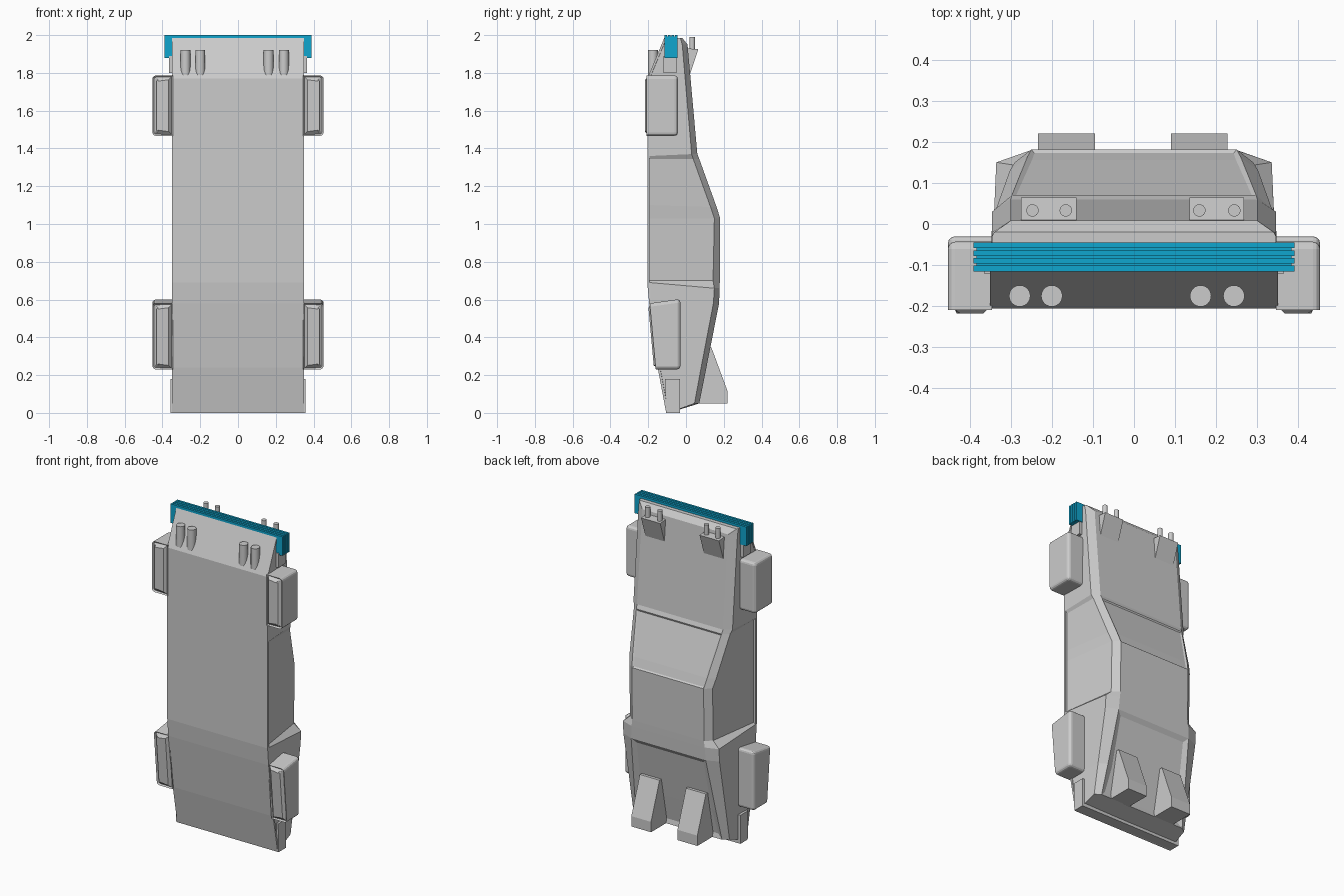
import bpy, bmesh, math

if "Cube" in bpy.data.objects:
    bpy.data.objects.remove(bpy.data.objects["Cube"])

def finish(name, bm, mat=None, mirror=False):
    bmesh.ops.recalc_face_normals(bm, faces=bm.faces)
    me = bpy.data.meshes.new(name)
    bm.to_mesh(me)
    bm.free()
    ob = bpy.data.objects.new(name, me)
    bpy.context.collection.objects.link(ob)
    if mat:
        me.materials.append(mat)
    if mirror:
        ob.modifiers.new("Mirror", 'MIRROR')
    return ob

def prism(pts, a, b, axis):
    """Extrude a 2D outline from a to b along x (pts = y,z) or y (pts = x,z)."""
    bm = bmesh.new()
    place = (lambda p, t: (t, p[0], p[1])) if axis == 'x' else (lambda p, t: (p[0], t, p[1]))
    ra = [bm.verts.new(place(p, a)) for p in pts]
    rb = [bm.verts.new(place(p, b)) for p in pts]
    bm.faces.new(ra)
    bm.faces.new(rb[::-1])
    n = len(pts)
    sides = [bm.faces.new((ra[i], ra[(i + 1) % n], rb[(i + 1) % n], rb[i])) for i in range(n)]
    bmesh.ops.recalc_face_normals(bm, faces=bm.faces)
    return bm, sides

def cylinder(name, x, y, r, z0, z1):
    bpy.ops.mesh.primitive_cylinder_add(vertices=24, radius=r, depth=z1 - z0,
                                        location=(x, y, (z0 + z1) / 2))
    bpy.context.object.name = name
    bpy.ops.object.shade_smooth_by_angle()

# Body: lofted sections (floor z, floor y, door width, shoulder width, shoulder y, top width, top y, top z)
stations = [
    (0.00, -0.105, .345, .335, 0.045, .30, 0.070, 0.05),
    (0.24, -0.150, .345, .335, 0.080, .285, 0.108, 0.24),
    (0.58, -0.195, .350, .335, 0.145, .26, 0.175, 0.58),
    (0.69, -0.205, .350, .335, 0.150, .255, 0.178, 0.66),
    (0.70, -0.205, .338, .290, 0.143, .25, 0.179, 0.70),
    (1.03, -0.205, .338, .290, 0.150, .25, 0.181, 1.03),
    (1.10, -0.205, .338, .302, 0.130, .26, 0.162, 1.09),
    (1.345, -0.205, .338, .335, 0.038, .297, 0.070, 1.345),
    (1.36, -0.205, .350, .345, 0.030, .30, 0.060, 1.37),
    (1.77, -0.205, .350, .345, -0.020, .30, 0.008, 1.95),
    (1.985, -0.115, .345, .345, -0.030, .34, -0.020, 1.985),
]
bm = bmesh.new()
rings = []
for zb, yb, wl, ws, ys, wt, yt, zt in stations:
    half = [(.35, yb, zb), (.35, yb + .012, zb), (wl, yb + .013, zb), (ws, ys, zt), (wt, yt, zt)]
    ring = half + [(-x, y, z) for x, y, z in reversed(half)]
    rings.append([bm.verts.new(p) for p in ring])
tops = []
for r0, r1 in zip(rings, rings[1:]):
    for i in range(10):
        j = (i + 1) % 10
        f = bm.faces.new((r0[i], r0[j], r1[j], r1[i]))
        if i == 4:
            tops.append(f)
bm.faces.new(rings[0])
bm.faces.new(rings[-1][::-1])
bmesh.ops.recalc_face_normals(bm, faces=bm.faces)
# Recessed windscreen and engine cover
bmesh.ops.inset_region(bm, faces=tops[5:7], thickness=.012, depth=-.006)
bmesh.ops.inset_region(bm, faces=tops[0:2], thickness=.04, depth=-.012)
finish("car_body", bm)

# Ribbed front bumper wrapping the nose
blue = bpy.data.materials.new("blue")
blue.diffuse_color = (0.005, 0.38, 0.62, 1)
blue.use_nodes = True
blue.node_tree.nodes["Principled BSDF"].inputs["Base Color"].default_value = blue.diffuse_color

def u_shape(w, z):
    return [(-w, 1.88), (-w, z), (w, z), (w, 1.88), (.345, 1.88), (.345, 1.98), (-.345, 1.98), (-.345, 1.88)]

finish("front_bumper", prism(u_shape(.383, 1.993), -.112, -.047, 'y')[0], blue)
for i in range(4):
    y = -.115 + i * .0187
    finish("bumper_rib", prism(u_shape(.39, 2.0), y, y + .0135, 'y')[0], blue)

# Bumper tails and rear bumper
finish("front_bumper_tail", prism([(-.12, 1.80), (-.05, 1.80), (-.05, 1.89), (-.12, 1.89)], .34, .365, 'x')[0], mirror=True)
finish("rear_bumper", prism([(-.105, 0), (-.032, 0), (-.032, .18), (-.11, .18)], -.357, .357, 'x')[0])

# Wheel pods lying flat, with a raised hub on the underside
def wheel_pod(name, pts, hub):
    bm, sides = prism(pts, .345, .453, 'x')
    bottom = sides[0]
    edges = [e for e in bm.edges if bottom not in e.link_faces
             and all(v.co.x > .4 for v in e.verts)]
    edges += [e for e in sides[2].edges if all(v.co.z > -1 for v in e.verts)
              and e not in edges and e.calc_length() < .12]
    bmesh.ops.bevel(bm, geom=edges, offset=.018, segments=3, profile=.5, affect='EDGES')
    bottom = min(bm.faces, key=lambda f: f.calc_center_median().y)
    bmesh.ops.inset_region(bm, faces=[bottom], thickness=.009, depth=-.008)
    bmesh.ops.inset_region(bm, faces=[bottom], thickness=.022, depth=hub)
    finish(name, bm, mirror=True)

wheel_pod("front_wheel", [(-.209, 1.467), (-.209, 1.786), (-.043, 1.786), (-.043, 1.467)], .017)
wheel_pod("rear_wheel", [(-.16, .23), (-.192, .58), (-.03, .603), (-.03, .23)], .017)

# Round lamps under the nose
for x in (-.278, -.2, .162, .243):
    cylinder("nose_lamp", x, -.175, .026, 1.79, 1.92)

# Hood wedges with small lamps
for x0, x1, lamps in ((-.275, -.14, (-.247, -.166)), (.135, .268, (.159, .244))):
    finish("hood_wedge", prism([(.02, 1.79), (.065, 1.925), (0, 1.93), (0, 1.79)], x0, x1, 'x')[0])
    for x in lamps:
        cylinder("hood_lamp", x, .033, .015, 1.88, 1.99)

# Rear exhaust vents
for x0, x1 in ((-.233, -.095), (.09, .227)):
    finish("rear_vent", prism([(.06, .05), (.22, .05), (.22, .115), (.135, .345), (.10, .345)], x0, x1, 'x')[0])
